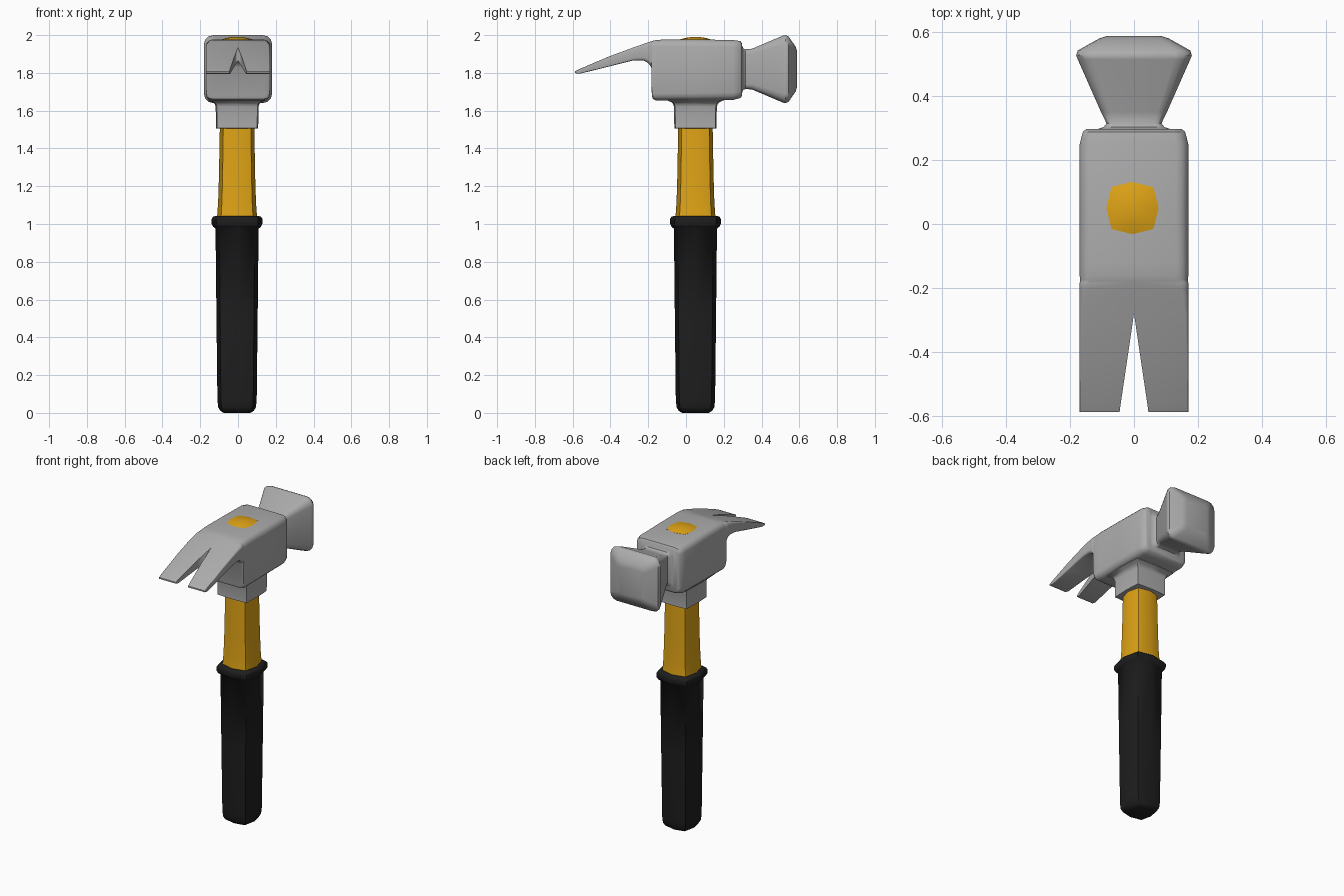
import bpy, bmesh, math

if "Cube" in bpy.data.objects:
    bpy.data.objects.remove(bpy.data.objects["Cube"])

def material(name, rgb):
    m = bpy.data.materials.new(name)
    m.diffuse_color = (*rgb, 1)
    m.use_nodes = True
    m.node_tree.nodes["Principled BSDF"].inputs["Base Color"].default_value = m.diffuse_color
    return m

STEEL = material("grey steel", (0.42, 0.42, 0.42))
YELLOW = material("yellow shaft", (0.74, 0.37, 0.008))
BLACK = material("black rubber", (0.013, 0.013, 0.013))
CX, CY = -0.005, 0.05          # handle axis

def loft(name, rings, mat, angle=40, skip=None, cap=True):
    """Skin a list of equal-length closed rings; skip(face_points) drops faces."""
    bm = bmesh.new()
    vr = [[bm.verts.new(p) for p in r] for r in rings]
    n = len(vr[0])
    faces = []
    for a, b in zip(vr, vr[1:]):
        faces += [(a[i], a[(i + 1) % n], b[(i + 1) % n], b[i]) for i in range(n)]
    if cap:
        faces += [tuple(vr[0]), tuple(vr[-1])]
    for f in faces:
        if not (skip and skip([v.co for v in f])):
            bm.faces.new(f)
    bmesh.ops.recalc_face_normals(bm, faces=bm.faces)
    me = bpy.data.meshes.new(name)
    bm.to_mesh(me)
    bm.free()
    ob = bpy.data.objects.new(name, me)
    bpy.context.collection.objects.link(ob)
    me.materials.append(mat)
    bpy.ops.object.select_all(action='DESELECT')
    ob.select_set(True)
    bpy.context.view_layer.objects.active = ob
    bpy.ops.object.shade_smooth_by_angle(angle=math.radians(angle))
    return ob

def octagon(z, h, k=0.8):
    """Squarish eight-point ring around the handle axis."""
    c = [(1, 0), (k, k), (0, 1), (-k, k), (-1, 0), (-k, -k), (0, -1), (k, -k)]
    return [(CX + h * x, CY + h * y, z) for x, y in c]

def stack(name, profile, mat, k=0.8, angle=50):
    return loft(name, [octagon(z, h, k) for z, h in profile], mat, angle)

# rubber grip with rim
stack("grip", [(0, 0.07), (0.01, 0.088), (0.03, 0.1), (0.07, 0.104), (0.5, 0.109),
               (0.975, 0.114), (0.985, 0.126), (1.0, 0.134), (1.025, 0.135),
               (1.038, 0.128), (1.043, 0.115), (1.043, 0.09)], BLACK, 0.82)
# flared shaft
stack("shaft", [(1.03, 0.107), (1.06, 0.104), (1.12, 0.1), (1.25, 0.096),
                (1.52, 0.091)], YELLOW)
# end of the shaft showing on top of the head
stack("shaft_end", [(1.93, 0.083), (1.977, 0.082), (1.985, 0.055), (1.99, 0.02)], YELLOW)
# socket under the head
stack("socket", [(1.505, 0.105), (1.507, 0.112), (1.62, 0.113), (1.635, 0.118),
                 (1.645, 0.128), (1.655, 0.15), (1.70, 0.15)], STEEL, 0.95)

# head body and claw: one half, lofted along y, mirrored
def half_section(y, zt, zb, hx, inner, r):
    pts = [(inner, y, zt)]
    for cz, a0 in ((zt - r, 90), (zb + r, 0)):
        for i in range(4):
            a = math.radians(a0 - 30 * i)
            pts.append((hx - r + r * math.cos(a), y, cz + r * math.sin(a)))
    return pts + [(inner, y, zb)]

sections = [  # y, top, bottom, half width, half slot, corner radius
    (0.297, 1.955, 1.68, 0.15, 0, 0.03), (0.288, 1.968, 1.667, 0.16, 0, 0.035),
    (0.25, 1.974, 1.657, 0.17, 0, 0.038), (0.05, 1.977, 1.655, 0.17, 0, 0.038),
    (-0.12, 1.977, 1.655, 0.17, 0, 0.036), (-0.16, 1.973, 1.655, 0.17, 0, 0.034),
    (-0.175, 1.97, 1.662, 0.169, 0, 0.032), (-0.181, 1.968, 1.68, 0.169, 0, 0.03),
    (-0.184, 1.967, 1.83, 0.17, 0, 0.026), (-0.2, 1.962, 1.852, 0.17, 0, 0.022),
    (-0.225, 1.953, 1.866, 0.17, 0, 0.016), (-0.28, 1.934, 1.866, 0.17, 0, 0.01),
    (-0.41, 1.886, 1.833, 0.17, 0.019, 0.006), (-0.565, 1.82, 1.795, 0.17, 0.042, 0.003),
    (-0.588, 1.808, 1.799, 0.17, 0.045, 0.002)]
head = loft("claw_head", [half_section(*s) for s in sections], STEEL, 42,
            skip=lambda co: all(abs(c.x) < 1e-6 for c in co))
mir = head.modifiers.new("mirror", 'MIRROR')
mir.use_axis = (True, False, False)

# striking face: rounded-square rings along y
def face_ring(y, hx, hz, zc=1.82):
    r = 0.28 * min(hx, hz)
    pts = []
    for sx, sz, a0 in ((1, 1, 0), (-1, 1, 90), (-1, -1, 180), (1, -1, 270)):
        for i in range(4):
            a = math.radians(a0 + 30 * i)
            pts.append((sx * (hx - r) + r * math.cos(a), y,
                        zc + sz * (hz - r) + r * math.sin(a)))
    return pts

loft("striker", [face_ring(*s) for s in (
    (0.27, 0.12, 0.13), (0.297, 0.115, 0.125), (0.303, 0.095, 0.11), (0.315, 0.086, 0.105),
    (0.35, 0.103, 0.108), (0.515, 0.176, 0.178), (0.528, 0.181, 0.18),
    (0.543, 0.176, 0.173), (0.581, 0.108, 0.118), (0.588, 0.085, 0.095))], STEEL, 40)
